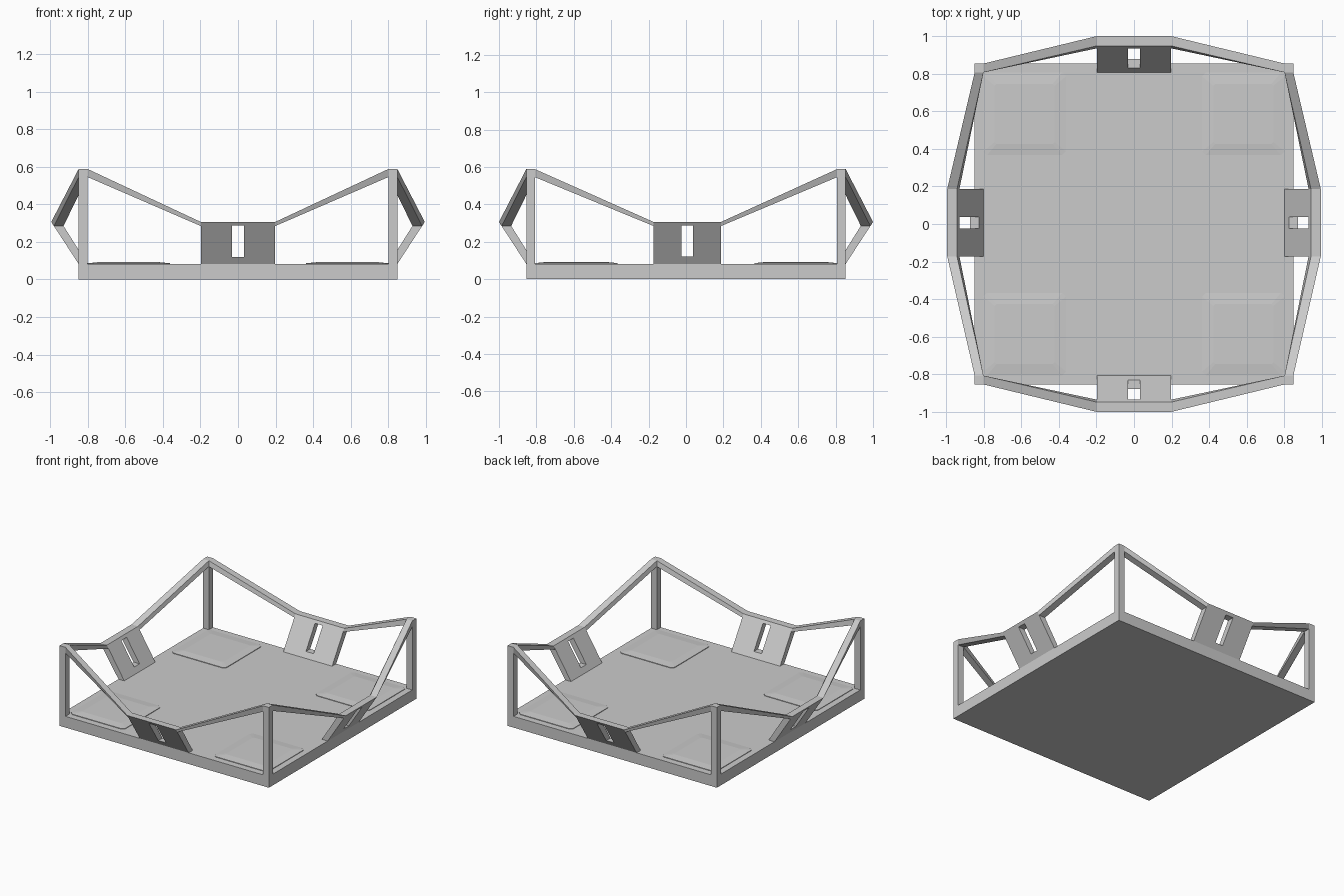
import bpy, bmesh
from mathutils import Matrix
from math import pi

if "Cube" in bpy.data.objects:
    bpy.data.objects.remove(bpy.data.objects["Cube"])

BX, BY, BZ = 0.848, 0.854, 0.082   # base half sizes and floor height
POST, TOP = 0.047, 0.588           # post width and height


def loft(name, rings):
    """Skin a solid through rings of points with equal counts."""
    bm = bmesh.new()
    vs = [[bm.verts.new(p) for p in r] for r in rings]
    n = len(vs[0])
    for a, b in zip(vs, vs[1:]):
        for i in range(n):
            j = (i + 1) % n
            bm.faces.new((a[i], a[j], b[j], b[i]))
    bm.faces.new(vs[0][::-1])
    bm.faces.new(vs[-1])
    bmesh.ops.recalc_face_normals(bm, faces=bm.faces)
    me = bpy.data.meshes.new(name)
    bm.to_mesh(me)
    bm.free()
    ob = bpy.data.objects.new(name, me)
    bpy.context.collection.objects.link(ob)
    return ob


def rect(x0, x1, y0, y1, z, c=0.0):
    """Horizontal rectangle, with optional cut corners."""
    if not c:
        return [(x0, y0, z), (x1, y0, z), (x1, y1, z), (x0, y1, z)]
    return [(x0 + c, y0, z), (x1 - c, y0, z), (x1, y0 + c, z), (x1, y1 - c, z),
            (x1 - c, y1, z), (x0 + c, y1, z), (x0, y1 - c, z), (x0, y0 + c, z)]


# Base slab
loft("base", [rect(-BX, BX, -BY, BY, 0), rect(-BX, BX, -BY, BY, BZ)])

# Corner posts and low floor pads
for sx in (-1, 1):
    for sy in (-1, 1):
        loft("corner_post", [rect(*sorted((sx * BX, sx * (BX - POST))),
                                  *sorted((sy * BY, sy * (BY - POST))), z)
                             for z in (BZ, TOP)])
        cx, cy, h = sx * 0.582, sy * 0.586, 0.22
        loft("floor_pad", [rect(cx - k, cx + k, cy - k, cy + k, z, c)
                           for k, z, c in ((h, BZ - 0.01, 0.02), (h, 0.086, 0.02),
                                           (h - 0.06, 0.092, 0.01))])


def side(label, angle, w, half, edge, reach, off):
    """One leaning slotted panel with two rails up to the posts."""
    turn = Matrix.Rotation(angle, 4, 'Z')
    inner = edge - POST
    # Panel, drawn on the front and turned into place; the slot sits between four bars
    zt, zb = 0.306, BZ

    def section(x, z0, z1):
        def out(z): return -(edge + (reach - edge) * (z - zb) / (zt - zb))
        def inn(z): return -(inner + (reach - 0.052 - inner) * (z - zb) / (zt - zb))
        return [(x, out(z0), z0), (x, inn(z0), z0), (x, inn(z1), z1), (x, out(z1), z1)]

    s = 0.031
    parts = [loft(label + "_panel", [section(off + a, z0, z1), section(off + b, z0, z1)])
             for a, b, z0, z1 in ((-w, -s, zb, zt), (s, w, zb, zt),
                                  (-s, s, zb, 0.12), (-s, s, 0.286, zt))]
    # Rails
    for m in (-1, 1):
        x0, x1 = m * (half - POST), off + m * w
        parts.append(loft(label + "_rail", [
            [(x0, -edge, TOP), (x0, -inner, TOP), (x0, -inner, 0.545), (x0, -edge, 0.545)],
            [(x1, -reach, zt), (x1, -reach + 0.052, zt),
             (x1, -reach + 0.065, 0.284), (x1, -reach + 0.014, 0.284)]]))
    for p in parts:
        p.data.transform(turn)


side("front", 0, 0.198, BX, BY, 1.0, 0)
side("back", pi, 0.198, BX, BY, 1.0, 0)
side("right", pi / 2, 0.18, BY, BX, 0.994, 0.007)
side("left", -pi / 2, 0.18, BY, BX, 0.994, -0.007)
